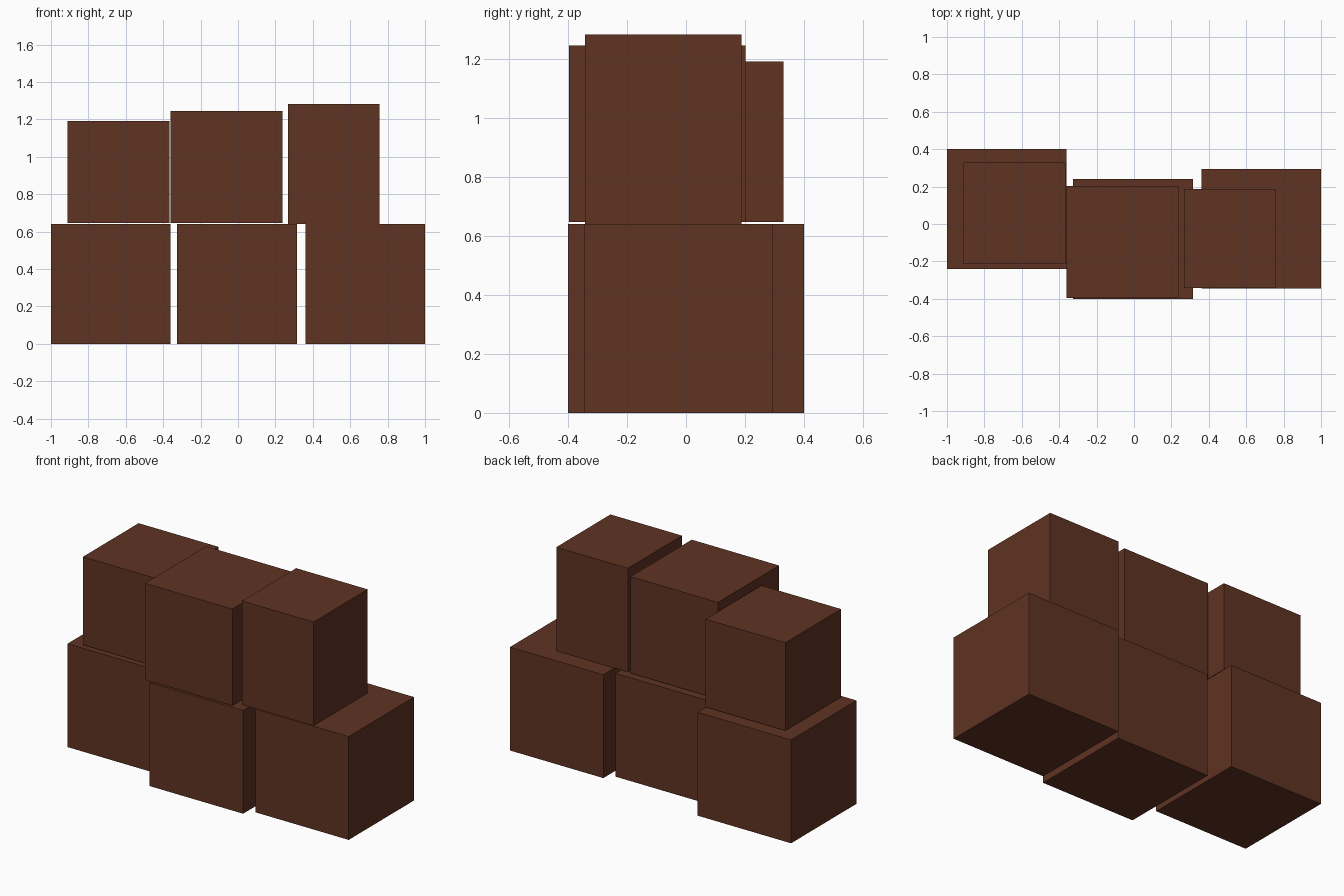
import bpy
import bmesh
from mathutils import Vector

if "Cube" in bpy.data.objects:
    bpy.data.objects.remove(bpy.data.objects["Cube"])

# One flat brown for every crate
brown = bpy.data.materials.new("dark_brown")
brown.diffuse_color = (0.115, 0.033, 0.0165, 1.0)
brown.use_nodes = True
brown.node_tree.nodes["Principled BSDF"].inputs["Base Color"].default_value = brown.diffuse_color


def box(name, x, y, z):
    """Axis-aligned box from (min, max) ranges."""
    lo, hi = Vector((x[0], y[0], z[0])), Vector((x[1], y[1], z[1]))
    bm = bmesh.new()
    bmesh.ops.create_cube(bm, size=1)
    bmesh.ops.scale(bm, vec=hi - lo, verts=bm.verts)
    mesh = bpy.data.meshes.new(name)
    bm.to_mesh(mesh)
    bm.free()
    mesh.materials.append(brown)
    obj = bpy.data.objects.new(name, mesh)
    obj.location = (lo + hi) / 2
    bpy.context.collection.objects.link(obj)


# Bottom row: three equal cubes, staggered in depth
S = 0.64
for side, x, y in (("left", -1.0, -0.24), ("middle", -0.325, -0.4), ("right", 0.36, -0.345)):
    box("lower_crate_" + side, (x, x + S), (y, y + S), (0, S))

# Top row: smaller crates of differing sizes
box("upper_crate_left", (-0.912, -0.366), (-0.215, 0.33), (0.647, 1.192))
box("upper_crate_middle", (-0.36, 0.238), (-0.396, 0.202), (0.647, 1.245))
box("upper_crate_right", (0.267, 0.757), (-0.342, 0.188), (0.641, 1.283))
